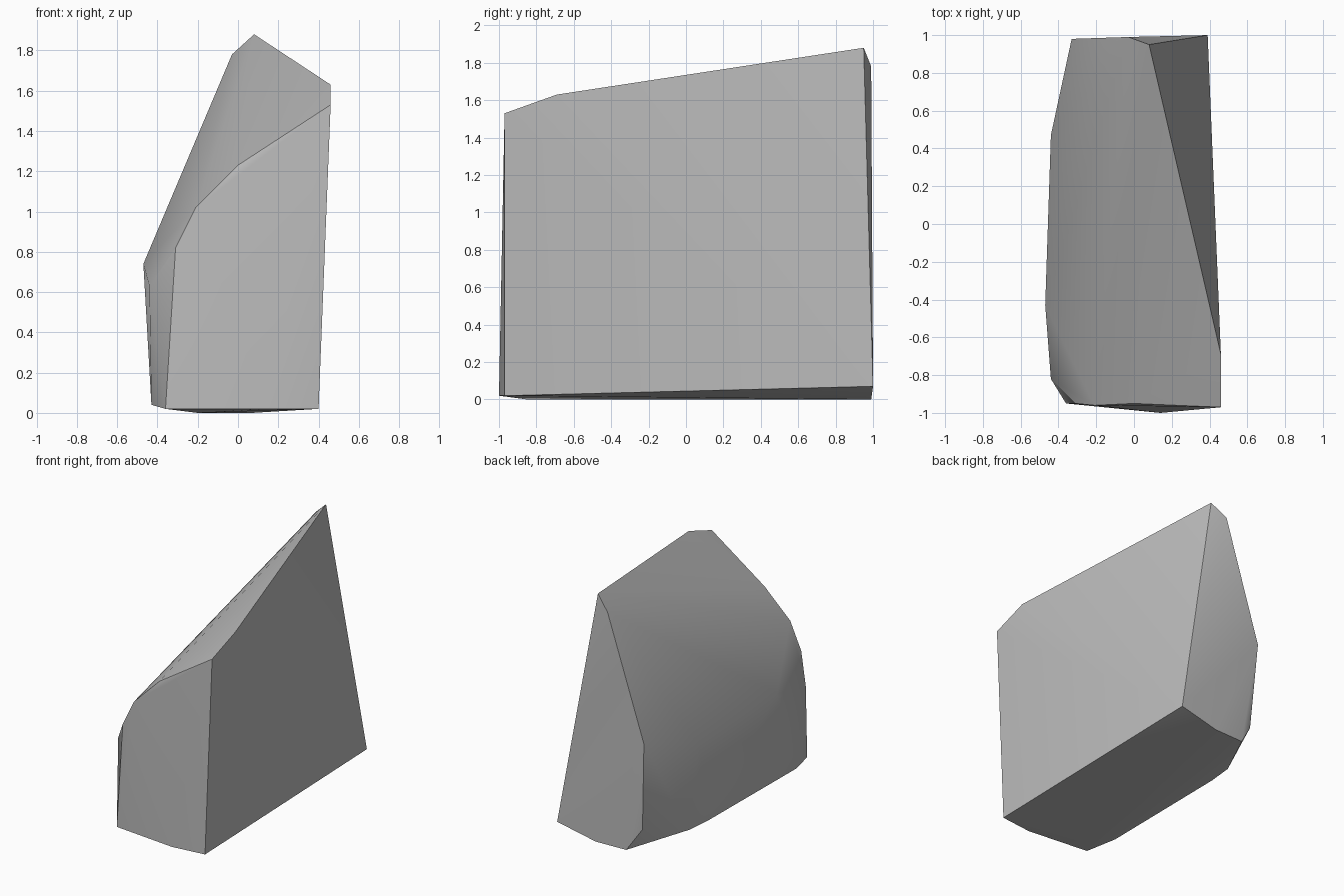
import bpy
import bmesh
import math

default_cube = bpy.data.objects.get("Cube")
if default_cube:
    bpy.data.objects.remove(default_cube, do_unlink=True)


def flat_material(name, color):
    material = bpy.data.materials.new(name)
    material.use_nodes = True
    material.diffuse_color = color
    shader = next(n for n in material.node_tree.nodes if n.type == "BSDF_PRINCIPLED")
    shader.inputs["Base Color"].default_value = color
    shader.inputs["Roughness"].default_value = 0.9
    return material


def hull_object(name, corner_groups, material):
    """Wrap the corner points in a tight faceted skin."""
    bm = bmesh.new()
    for group in corner_groups:
        for corner in group:
            bm.verts.new(corner)
    result = bmesh.ops.convex_hull(bm, input=bm.verts)
    unused = result["geom_interior"] + result["geom_unused"]
    loose = [v for v in unused if isinstance(v, bmesh.types.BMVert) and v.is_valid]
    if loose:
        bmesh.ops.delete(bm, geom=loose, context="VERTS")
    bmesh.ops.recalc_face_normals(bm, faces=bm.faces)
    mesh = bpy.data.meshes.new(name)
    bm.to_mesh(mesh)
    bm.free()
    mesh.materials.append(material)
    obj = bpy.data.objects.new(name, mesh)
    bpy.context.collection.objects.link(obj)
    return obj


# Broken front face, from the bottom right corner around
front_rim = [
    (0.40, -0.97, 0.02), (0.46, -0.97, 1.53), (0, -0.95, 1.23),
    (-0.21, -0.96, 1.02), (-0.31, -0.95, 0.82), (-0.36, -0.95, 0.02),
    (0.14, -1, 0.02),
]

# Rear face, from the bottom corner up over the peak and down
back_rim = [
    (0.39, 1, 0.07), (0.08, 0.95, 1.88), (-0.03, 0.99, 1.78),
    (-0.33, 0.98, 0.85), (-0.29, 0.94, 0.17), (-0.18, 0.98, 0),
    (0.07, 0.99, 0),
]

# Worn flank, upper bulge and lower edge
flank = [
    (0.46, -0.69, 1.63), (-0.44, -0.82, 0.63), (-0.47, -0.43, 0.74),
    (-0.44, 0.47, 0.68), (-0.43, -0.72, 0.04), (-0.43, 0.35, 0.05),
    (-0.41, 0.55, 0.05),
]

# Underside
underside = [(-0.2, -0.85, 0)]

stone_grey = flat_material("stone grey", (0.5, 0.5, 0.5, 1))
rock = hull_object("rock", [front_rim, back_rim, flank, underside], stone_grey)

# Soft facets with crisp main edges
bpy.ops.object.select_all(action="DESELECT")
rock.select_set(True)
bpy.context.view_layer.objects.active = rock
bpy.ops.object.shade_smooth_by_angle(angle=math.radians(30))
